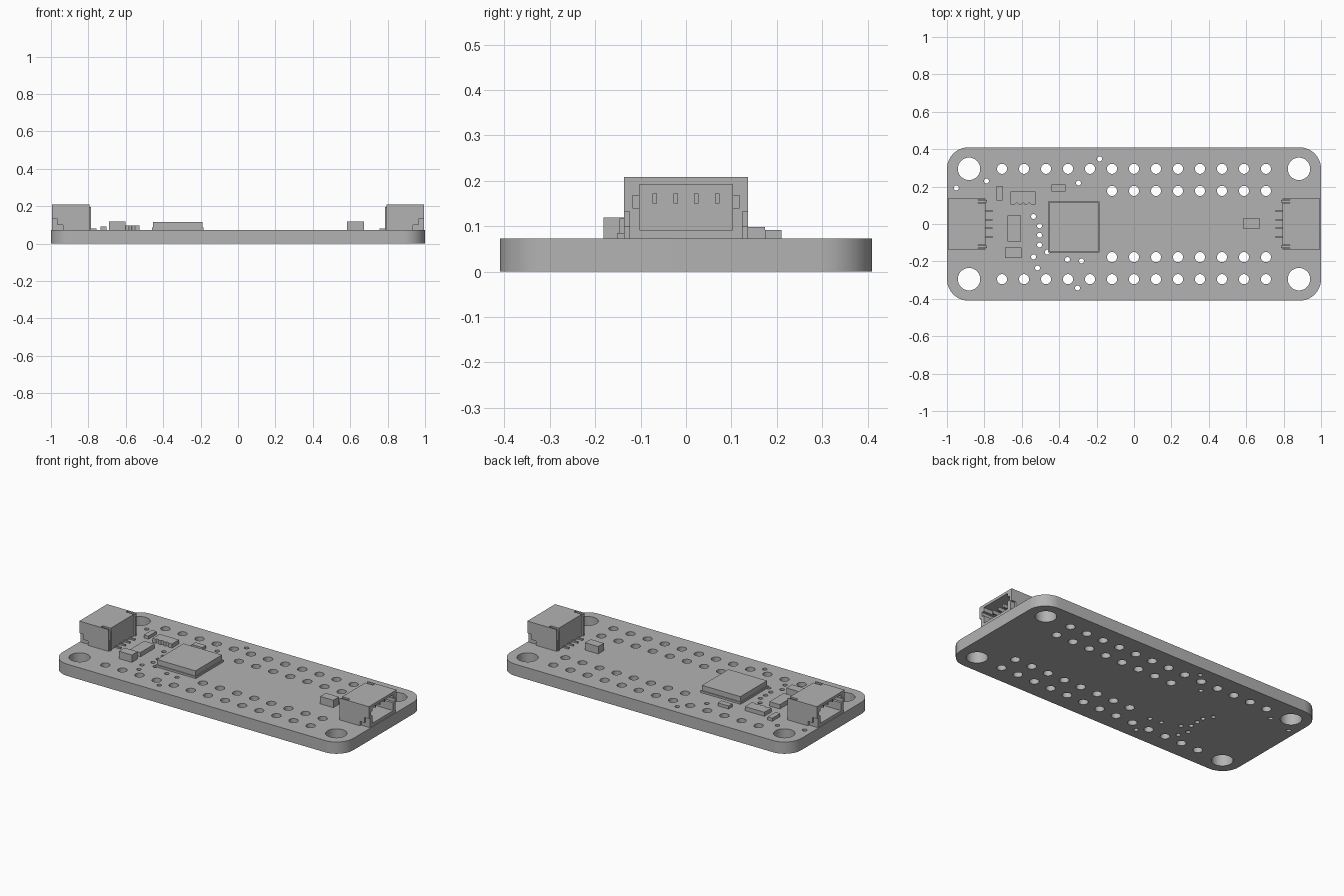
import bpy
import bmesh
from math import radians
from mathutils import Matrix, Vector

cube = bpy.data.objects.get("Cube")
if cube:
    bpy.data.objects.remove(cube, do_unlink=True)

grey = bpy.data.materials.new("plain grey")
grey.use_nodes = True
grey.diffuse_color = (0.45, 0.45, 0.45, 1)
grey.node_tree.nodes["Principled BSDF"].inputs["Base Color"].default_value = (0.45, 0.45, 0.45, 1)


def finish(name, bm):
    bmesh.ops.recalc_face_normals(bm, faces=bm.faces)
    mesh = bpy.data.meshes.new(name)
    bm.to_mesh(mesh)
    bm.free()
    mesh.materials.append(grey)
    ob = bpy.data.objects.new(name, mesh)
    bpy.context.collection.objects.link(ob)
    return ob


def add_box(bm, xs, ys, zs):
    lo = Vector((min(xs), min(ys), min(zs)))
    hi = Vector((max(xs), max(ys), max(zs)))
    size = Matrix.Diagonal((*(hi - lo), 1))
    bmesh.ops.create_cube(bm, size=1, matrix=Matrix.Translation((lo + hi) / 2) @ size)


def add_cylinder(bm, x, y, r, sides):
    bmesh.ops.create_cone(bm, cap_ends=True, segments=sides, radius1=r, radius2=r,
                          depth=0.4, matrix=Matrix.Translation((x, y, TOP)))


def boxes(name, *specs):
    bm = bmesh.new()
    for spec in specs:
        add_box(bm, *spec)
    return finish(name, bm)


def cut(ob, cutter):
    mod = ob.modifiers.new("cut", 'BOOLEAN')
    mod.operation = 'DIFFERENCE'
    mod.solver = 'EXACT'
    mod.use_self = True
    mod.object = cutter
    bpy.ops.object.select_all(action='DESELECT')
    bpy.context.view_layer.objects.active = ob
    ob.select_set(True)
    bpy.ops.object.modifier_apply(modifier=mod.name)
    bpy.data.objects.remove(cutter, do_unlink=True)


TOP = 0.073
PITCH = 0.1176

# Circuit board with rounded corners
bm = bmesh.new()
add_box(bm, (-1, 1), (-0.41, 0.41), (0, TOP))
corners = [e for e in bm.edges if abs(e.verts[0].co.z - e.verts[1].co.z) > 0.01]
bmesh.ops.bevel(bm, geom=corners, offset=0.115, segments=12, profile=0.5, affect='EDGES')
board = finish("circuit_board", bm)

# Mounting holes, pin rows and small vias
bm = bmesh.new()
for side in (-1, 1):
    for x in (-0.882, 0.882):
        add_cylinder(bm, x, side * 0.295, 0.06, 40)
    for i in range(-6, 7):
        add_cylinder(bm, i * PITCH, side * 0.295, 0.027, 24)
        if i >= -1:
            add_cylinder(bm, i * PITCH, side * 0.177, 0.027, 24)
vias = [(-.184, .348), (-.297, .219), (-.95, .193), (-.789, .23), (-.537, .04),
        (-.505, -.01), (-.505, -.06), (-.505, -.112), (-.463, -.15), (-.537, -.176),
        (-.516, -.235), (-.356, -.19), (-.281, -.198), (-.302, -.342)]
for x, y in vias:
    add_cylinder(bm, x, y, 0.0135, 16)
cut(board, finish("hole_cutter", bm))
bpy.ops.object.shade_smooth_by_angle(angle=radians(30))

# Main chip: wide base and slightly inset lid
boxes("main_chip",
      ((-.46, -.184), (-.152, .12), (TOP, .085)),
      ((-.454, -.19), (-.146, .114), (.085, .117)))

# Small surface parts
parts = {
    "right_capacitor": ((.582, .673), (-.025, .03), .119),
    "tiny_resistor": ((-.735, -.703), (.125, .203), .092),
    "upper_resistor": ((-.44, -.366), (.174, .21), .092),
    "regulator": ((-.676, -.605), (-.094, .045), .1),
    "left_capacitor": ((-.69, -.602), (-.182, -.126), .119),
}
for name, (xs, ys, height) in parts.items():
    boxes(name, (xs, ys, (TOP, height)))

# Resistor array with notched front edge
array = boxes("resistor_array", ((-.66, -.527), (.104, .174), (TOP, .098)))
bm = bmesh.new()
for i in (-1, 0, 1):
    add_cylinder(bm, -.5935 + i * 0.034, 0.102, 0.01, 12)
cut(array, finish("notch_cutter", bm))

# Cable connectors at both ends, opening outwards
for side, label in ((1, "left"), (-1, "right")):
    def sx(a, b):
        return (side * a, side * b)

    shell = boxes(label + "_connector_shell", (sx(.795, .995), (-.137, .137), (TOP, .208)))
    # Cable cavity with side grooves
    cut(shell, boxes("cavity_cutter", (sx(.84, 1.1), (-.102, .102), (.092, .192))))
    cut(shell, boxes("groove_cutter", (sx(.87, 1.1), (-.118, .118), (.14, .168))))
    for y in (-1, 1):
        outer, inner = y * .2, y * .125
        # Stepped foot recess at the outer end
        cut(shell, boxes("foot_cutter", (sx(.965, 1.1), (outer, inner), (0, .133))))
        cut(shell, boxes("foot_step_cutter", (sx(.935, 1.1), (outer, inner), (0, .1))))
        # Slot at the inner top corner, with a metal tab in it
        cut(shell, boxes("slot_cutter", (sx(.7, .835), (y * .113, y * .131), (.139, .3))))
        cut(shell, boxes("slot_top_cutter", (sx(.7, .85), (y * .113, y * .131), (.2, .3))))
        boxes(label + "_connector_tab", (sx(.787, .836), (y * .116, y * .128), (TOP, .196)))
    # Contacts inside the cavity and solder leads behind
    leads = []
    for i in range(4):
        y = (i - 1.5) * 0.0457
        leads.append((sx(.835, .96), (y - .005, y + .005), (.15, .172)))
        leads.append((sx(.757, .80), (y - .005, y + .005), (TOP, .082)))
    boxes(label + "_connector_contacts", *leads)
